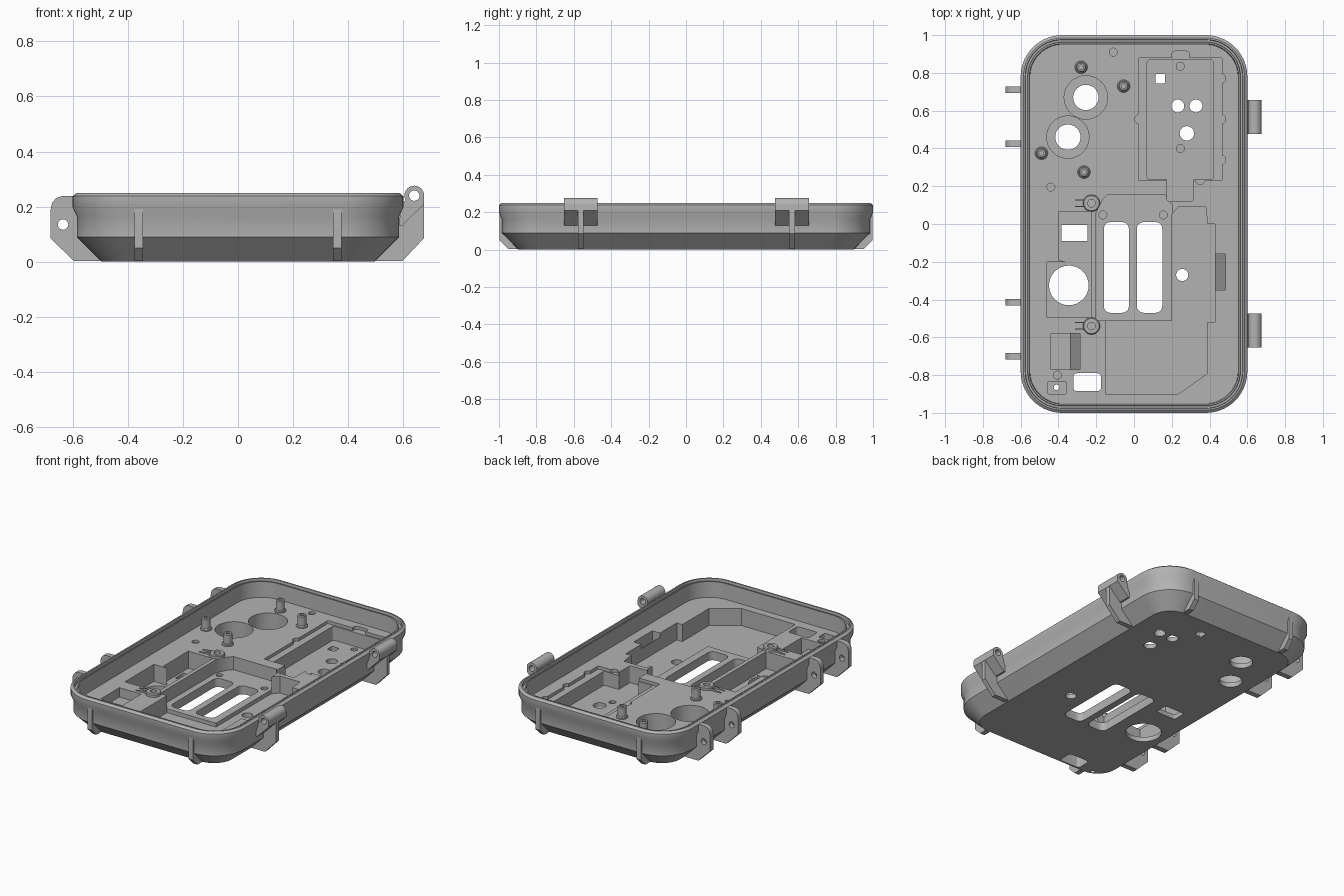
import bpy, bmesh, math
from mathutils import Vector

cube = bpy.data.objects.get("Cube")
if cube:
    bpy.data.objects.remove(cube, do_unlink=True)

grey = bpy.data.materials.new("neutral_grey")
grey.use_nodes = True
grey.diffuse_color = (0.45, 0.45, 0.45, 1)
grey.node_tree.nodes["Principled BSDF"].inputs["Base Color"].default_value = grey.diffuse_color

FLOOR, LOW, MID = 0.14, 0.03, 0.055   # deck, deep pocket and slot plate heights


def finish(name, bm):
    bmesh.ops.remove_doubles(bm, verts=bm.verts, dist=1e-5)
    bmesh.ops.recalc_face_normals(bm, faces=bm.faces)
    mesh = bpy.data.meshes.new(name)
    bm.to_mesh(mesh)
    bm.free()
    mesh.materials.append(grey)
    obj = bpy.data.objects.new(name, mesh)
    bpy.context.collection.objects.link(obj)
    return obj


def outline(hx, hy, r, seg):
    pts = []
    for k, (sx, sy) in enumerate([(1, 1), (-1, 1), (-1, -1), (1, -1)]):
        for i in range(seg + 1):
            a = (k + i / seg) * math.pi / 2
            pts.append((sx * (hx - r) + r * math.cos(a), sy * (hy - r) + r * math.sin(a)))
    return pts


def loft(name, rings, cx=0, cy=0, seg=8, closed=False):
    """Skin rounded rectangles (half x, half y, height, corner radius)."""
    bm = bmesh.new()
    loops = [[bm.verts.new((cx + x, cy + y, z)) for x, y in outline(hx, hy, r, seg)]
             for hx, hy, z, r in rings]
    pairs = list(zip(loops, loops[1:]))
    if closed:
        pairs.append((loops[-1], loops[0]))
    else:
        bm.faces.new(loops[0])
        bm.faces.new(loops[-1])
    for a, b in pairs:
        for i in range(len(a)):
            j = (i + 1) % len(a)
            bm.faces.new((a[i], a[j], b[j], b[i]))
    return finish(name, bm)


def prism(name, pts, lo, hi, axis="z"):
    """Extrude a flat polygon along an axis."""
    place = {"x": lambda p, t: (t, p[0], p[1]), "y": lambda p, t: (p[0], t, p[1]),
             "z": lambda p, t: (p[0], p[1], t)}[axis]
    bm = bmesh.new()
    face = bm.faces.new([bm.verts.new(place(p, lo)) for p in pts])
    out = bmesh.ops.extrude_face_region(bm, geom=[face])
    move = Vector(place((0, 0), hi - lo))
    bmesh.ops.translate(bm, vec=move, verts=[v for v in out["geom"] if isinstance(v, bmesh.types.BMVert)])
    return finish(name, bm)


def circle(x, y, r, n=24):
    return [(x + r * math.cos(i * math.tau / n), y + r * math.sin(i * math.tau / n)) for i in range(n)]


def cut(target, cutter):
    mod = target.modifiers.new("cut", "BOOLEAN")
    mod.operation, mod.solver, mod.object = "DIFFERENCE", "EXACT", cutter
    bpy.context.view_layer.objects.active = target
    bpy.ops.object.modifier_apply(modifier=mod.name)
    bpy.data.objects.remove(cutter, do_unlink=True)


def cut_round(x, y, r, z0=-0.1, z1=0.3):
    cut(tray, prism("cutter", circle(x, y, r, 32), z0, z1))


def cut_rect(x0, x1, y0, y1, z0=-0.1, r=0.006, z1=0.3):
    hx, hy = (x1 - x0) / 2, (y1 - y0) / 2
    cut(tray, loft("cutter", [(hx, hy, z0, r), (hx, hy, z1, r)], x0 + hx, y0 + hy, 5))


# Tray shell: inset and height around the outside, over the lip and down inside
shell = [(0.105, 0, 0.13), (0.015, 0.09, 0.21), (0.015, 0.165, 0.21), (0, 0.197, 0.22),
         (0, 0.238, 0.22), (0.006, 0.243, 0.215), (0.015, 0.25, 0.205), (0.024, 0.25, 0.195),
         (0.026, 0.228, 0.193), (0.036, 0.228, 0.185), (0.038, 0.24, 0.183), (0.046, 0.24, 0.175),
         (0.05, FLOOR, 0.17)]
tray = loft("tray", [(0.6 - d, 1 - d, z, r) for d, z, r in shell], seg=14)

# Large stepped pocket and slotted plate
cut(tray, prism("cutter", [(-0.15, -0.9), (0.235, -0.9), (0.39, -0.79), (0.39, -0.52), (0.43, -0.52),
                           (0.43, 0), (0.39, 0), (0.38, 0.09), (0.235, 0.09), (0.2, 0.05),
                           (0.2, -0.51), (-0.15, -0.51)], LOW, 0.3))
cut(tray, prism("cutter", [(-0.2, -0.51), (0.203, -0.51), (0.203, 0.1), (0.165, 0.155),
                           (-0.14, 0.155), (-0.165, 0.13), (-0.2, 0.06)], MID, 0.3))
cut(tray, prism("cutter", [(0.42, 0.2), (0.42, 0.12), (0.485, 0.07), (0.485, 0.2)], -0.35, -0.16, "y"))
for x0, x1 in [(-0.16, -0.027), (0.015, 0.15)]:
    cut_rect(x0, x1, -0.47, 0.01, r=0.035)
cut_round(0.255, -0.27, 0.032)

# Left pockets and openings
cut(tray, prism("cutter", [(-0.4, 0.065), (-0.4, -0.19), (-0.365, -0.2), (-0.46, -0.2), (-0.46, -0.495),
                           (-0.225, -0.495), (-0.225, 0.065)], LOW, 0.3))
cut_rect(-0.385, -0.245, -0.09, -0.005)
cut_round(-0.345, -0.325, 0.105)
cut(tray, prism("cutter", [(-0.44, 0.3), (-0.44, 0.08), (-0.335, 0.08), (-0.285, 0.04), (-0.285, 0.3)],
                -0.77, -0.58, "y"))
cut_rect(-0.32, -0.175, -0.885, -0.79, r=0.018)
cut_rect(-0.455, -0.36, -0.9, -0.835, 0.06)
cut_round(-0.41, -0.865, 0.015)

# Two round wells with through holes
for x, y, r in [(-0.255, 0.67, 0.115), (-0.35, 0.46, 0.112)]:
    cut_round(x, y, r, LOW)
    cut_round(x, y, 0.067)

# Upper right compartment: shallow ledge, deep bay, tabs and notches
LEDGE = FLOOR - 0.02
cut_rect(0.025, 0.465, 0.23, 0.88, LEDGE)
cut_rect(0.2, 0.295, 0.8, 0.915, LEDGE, 0.02)
for x, y in [(0.03, 0.555), (0.46, 0.77), (0.46, 0.555), (0.46, 0.34), (0.35, 0.235)]:
    cut_round(x, y, 0.025, LEDGE)
cut_rect(0.07, 0.42, 0.235, 0.87, LOW, 0.015)
cut_rect(0.175, 0.315, 0.12, 0.3, LOW, 0.012)
cut_rect(0.115, 0.165, 0.745, 0.795)
for x, y, r in [(0.232, 0.625, 0.034), (0.328, 0.625, 0.034), (0.28, 0.48, 0.038)]:
    cut_round(x, y, r)

# Shallow locating holes
for x, y, z in [(-0.11, 0.91, FLOOR), (-0.44, 0.195, FLOOR), (-0.405, -0.8, FLOOR), (0.245, 0.835, LOW),
                (0.245, 0.4, LOW), (-0.165, 0.048, MID), (0.155, 0.048, MID)]:
    cut_round(x, y, 0.021, z - 0.015, 0.3)


def tube(name, x, y, r, hole, top):
    loft(name, [(q, q, z, q) for q, z in [(r, FLOOR - 0.01), (r, top - 0.005), (r - 0.005, top),
                                         (hole, top), (hole, FLOOR - 0.01)]], x, y, 6, True)


# Standing posts and ribbed screw bosses
for x, y in [(-0.28, 0.83), (-0.055, 0.73), (-0.49, 0.375), (-0.265, 0.275)]:
    tube("post_base", x, y, 0.034, 0.013, FLOOR + 0.012)
    tube("post", x, y, 0.026, 0.012, FLOOR + 0.075)
for y in (0.11, -0.54):
    tube("screw_boss", -0.225, y, 0.045, 0.02, FLOOR + 0.02)
    for dy in (-0.02, 0.015):
        prism("boss_rib", [(-0.34, FLOOR - 0.01), (-0.26, FLOOR - 0.01), (-0.26, FLOOR + 0.015),
                           (-0.34, FLOOR + 0.004)], y + dy, y + dy + 0.006, "y")

# Latch ears on the right-hand side
for y in (0.71, 0.425, -0.415, -0.7):
    ear = prism("latch_ear", [(-0.5, 0.003), (-0.597, 0.003), (-0.68, 0.085), (-0.68, 0.19), (-0.675, 0.214),
                              (-0.66, 0.231), (-0.64, 0.238), (-0.592, 0.238), (-0.58, 0.1)],
                y - 0.017, y + 0.017, "y")
    cut(ear, prism("cutter", circle(-0.635, 0.135, 0.019), y - 0.1, y + 0.1, "y"))

# Hinge knuckles with their support ribs
for y in (0.567, -0.563):
    arc = [(0.64 + 0.036 * math.cos(a), 0.24 + 0.036 * math.sin(a))
           for a in [i * math.pi * 1.15 / 14 for i in range(15)]]
    knuckle = prism("hinge_knuckle", arc + [(0.59, 0.2), (0.585, 0.13), (0.595, 0.13), (0.676, 0.21)],
                    y - 0.09, y + 0.09, "y")
    cut(knuckle, prism("cutter", circle(0.64, 0.24, 0.019), y - 0.2, y + 0.2, "y"))
    prism("hinge_rib", [(0.5, 0.003), (0.597, 0.003), (0.675, 0.085), (0.675, 0.212), (0.585, 0.2), (0.58, 0.1)],
          y - 0.015, y + 0.015, "y")

# End ribs on the front and back
for s in (-1, 1):
    for x in (-0.36, 0.36):
        prism("end_rib", [(s * 0.9, 0.003), (s * 0.95, 0.003), (s * 0.997, 0.05), (s * 0.997, 0.2),
                          (s * 0.98, 0.18), (s * 0.98, 0.09)], x - 0.016, x + 0.016, "x")

# Smooth rounded walls, keep hard edges
bpy.ops.object.select_all(action="DESELECT")
for obj in bpy.context.collection.objects:
    if obj.type == "MESH" and grey.name in obj.data.materials:
        obj.select_set(True)
        bpy.context.view_layer.objects.active = obj
bpy.ops.object.shade_smooth_by_angle(angle=math.radians(30))
